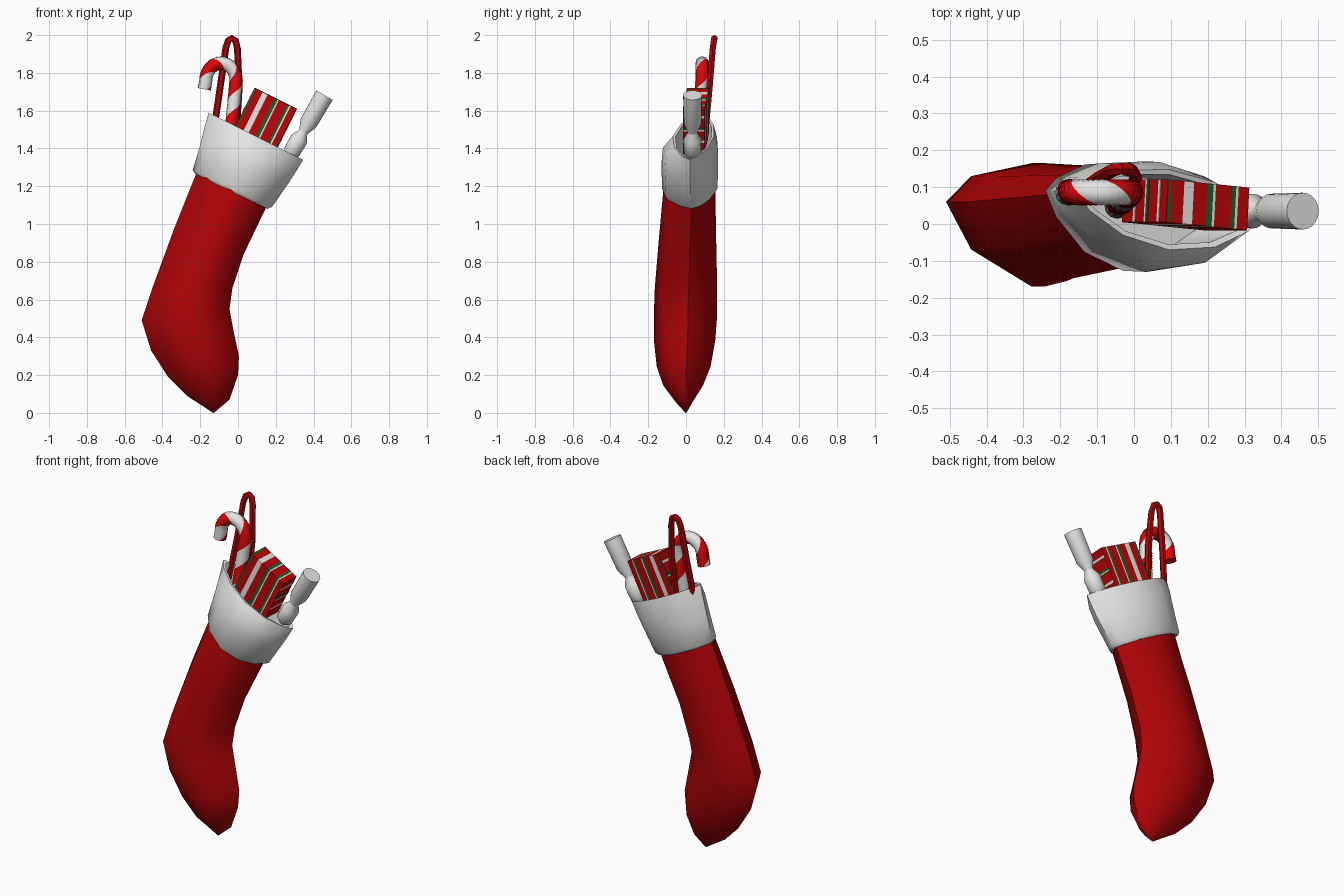
import bpy, bmesh, math
from mathutils import Vector

if "Cube" in bpy.data.objects:
    bpy.data.objects.remove(bpy.data.objects["Cube"])


def material(name, rgb):
    m = bpy.data.materials.new(name)
    m.diffuse_color = (*rgb, 1)
    m.use_nodes = True
    m.node_tree.nodes["Principled BSDF"].inputs["Base Color"].default_value = m.diffuse_color
    return m


RED = material("stocking red", (0.42, 0.001, 0.002))
WHITE = material("soft white", (0.78, 0.78, 0.77))
CANDY = material("candy red", (0.72, 0.002, 0.003))
WRAP = material("wrap red", (0.50, 0.001, 0.002))
GREEN = material("wrap green", (0.006, 0.12, 0.025))


def finish(name, bm, mats, angle=None):
    bmesh.ops.recalc_face_normals(bm, faces=bm.faces[:])
    me = bpy.data.meshes.new(name)
    bm.to_mesh(me)
    bm.free()
    for m in mats:
        me.materials.append(m)
    ob = bpy.data.objects.new(name, me)
    bpy.context.collection.objects.link(ob)
    if angle:
        bpy.ops.object.select_all(action='DESELECT')
        ob.select_set(True)
        bpy.context.view_layer.objects.active = ob
        bpy.ops.object.shade_smooth_by_angle(angle=math.radians(angle))
    return ob


def skin(name, rings, mats, angle=None, caps=(True, True), paint=None):
    """Bridge equal-sized rings of points; paint(j) picks a material per column."""
    bm = bmesh.new()
    loops = [[bm.verts.new(p) for p in r] for r in rings]
    n = len(loops[0])
    for a, b in zip(loops, loops[1:]):
        for j in range(n):
            k = (j + 1) % n
            f = bm.faces.new((a[j], a[k], b[k], b[j]))
            if paint:
                f.material_index = paint(j)
    for use, loop in zip(caps, (loops[0], loops[-1])):
        if use:
            bm.faces.new(loop)
    return finish(name, bm, mats, angle)


def lens(xl, zl, yl, xr, zr, yr, ymin, ymax, n=8, power=1.5):
    """Flattened section with pointed left and right edges."""
    pts = []
    mid = (yl + yr) / 2
    for j in range(n):
        a = 2 * math.pi * j / n
        t = 0.5 - 0.5 * math.cos(a)
        w = abs(math.sin(a)) ** power
        bulge = (ymin - mid) if j < n / 2 else (ymax - mid)
        pts.append((xl + (xr - xl) * t, yl + (yr - yl) * t + bulge * w,
                    zl + (zr - zl) * t))
    return pts


def sweep(path, radii, n, twist=0.0):
    """Rings round a path lying roughly in the front plane."""
    rings = []
    for i, p in enumerate(path):
        d = (path[min(i + 1, len(path) - 1)] - path[max(i - 1, 0)]).normalized()
        u = d.cross(Vector((0, 1, 0))).normalized()
        v = d.cross(u)
        r = radii[i]
        rings.append([p + r * (u * math.cos(a) + v * math.sin(a))
                      for a in (2 * math.pi * j / n + twist * i for j in range(n))])
    return rings


# Stocking: left edge, right edge, then front and back bulge
sock = [(-.20, 1.34, .08, .20, 1.17, .03, -.09, .14),
        (-.22, 1.27, .08, .15, 1.09, .03, -.12, .155),
        (-.34, .97, .07, .03, .84, .02, -.145, .16),
        (-.45, .67, .06, -.03, .66, .015, -.165, .165),
        (-.51, .49, .06, -.045, .55, .01, -.17, .165),
        (-.46, .33, .05, -.025, .44, .01, -.17, .155),
        (-.37, .19, .04, .005, .30, .005, -.155, .13),
        (-.27, .09, .02, 0, .20, 0, -.12, .09),
        (-.20, .045, .01, -.045, .07, 0, -.055, .035),
        (-.132, 0, 0, -.128, 0, 0, -.002, .002)]
skin("stocking", [lens(*s) for s in sock], [RED], 60)

# Folded cuff: inner hem, outside, rim, then down into the opening
cuff = [(-.20, 1.28, .08, .14, 1.12, .03, -.09, .13),
        (-.225, 1.265, .09, .155, 1.08, .03, -.115, .155),
        (-.24, 1.285, .09, .18, 1.09, .03, -.127, .167),
        (-.20, 1.42, .09, .27, 1.22, .02, -.13, .17),
        (-.175, 1.52, .09, .315, 1.29, .02, -.122, .168),
        (-.155, 1.59, .085, .345, 1.34, .02, -.07, .148),
        (-.135, 1.58, .08, .32, 1.345, .02, -.055, .135),
        (-.18, 1.35, .08, .20, 1.18, .03, -.07, .13)]
skin("cuff", [lens(*s, n=12, power=1.5) for s in cuff], [WHITE], 60)

# Hanging loop
loop = [Vector(p) for p in [(-.13, .10, 1.48), (-.095, .125, 1.72), (-.064, .142, 1.935),
                            (-.052, .148, 1.972), (-.033, .15, 1.983), (-.014, .148, 1.972),
                            (-.003, .142, 1.93), (.006, .125, 1.72), (-.01, .10, 1.45)]]
skin("hanging_loop", sweep(loop, [.018] * len(loop), 6), [RED], 40)

# Candy cane: straight stem, half-circle hook, short end; rings twist for the stripes
cane = [Vector((-.045 + .035 * t, .05 + .035 * t, 1.40 + .36 * t))
        for t in (i / 24 for i in range(24))]
cane += [Vector((-.09 + .08 * math.cos(a), .086, 1.76 + .092 * math.sin(a)))
         for a in (math.pi * i / 18 for i in range(19))]
cane += [Vector((-.17 - .003 * i, .086, 1.76 - .0155 * i)) for i in range(1, 4)]
skin("candy_cane", sweep(cane, [.036] * len(cane), 12, twist=2 * math.pi * .0152 / .2),
     [CANDY, WHITE], 50, paint=lambda j: int(j < 3 or j >= 9))

# Gift box cut into slices, one colour per slice
O, U, V, D = (Vector(p) for p in ((.09, .063, 1.72), (.22, -.022, -.11),
                                  (-.12, 0, -.24), (.003, .058, 0)))


def slab(bm, u0, u1, v0, v1, mat):
    vs = [[bm.verts.new(O + U * u + V * v + D * d)
           for v, d in ((v0, -1), (v1, -1), (v1, 1), (v0, 1))] for u in (u0, u1)]
    faces = [bm.faces.new(vs[0]), bm.faces.new(vs[1][::-1])]
    for j in range(4):
        k = (j + 1) % 4
        faces.append(bm.faces.new((vs[0][j], vs[1][j], vs[1][k], vs[0][k])))
    for f in faces:
        f.material_index = mat


bm = bmesh.new()
cuts = [0, .015, .05, .20, .32, .49, .56, .59, .79, .84, .87, 1]
for u0, u1, mat in zip(cuts, cuts[1:], (0, 2, 0, 1, 0, 2, 1, 0, 2, 1, 0)):
    slab(bm, u0, u1, 0, 1, mat)
# thin wrapping stripes on both ends
for u in (-.006, 1):
    for v, w, mat in ((.16, .05, 1), (.42, .05, 2), (.47, .03, 1), (.70, .05, 1)):
        slab(bm, u, u + .006, v, v + w, mat)
finish("gift_box", bm, [WRAP, WHITE, GREEN])

# Party cracker: cylinder, pinch, cylinder
top, axis = Vector((.458, .035, 1.682)), Vector((-.50, 0, -.866))
prof = [(0, .05), (.17, .047), (.222, .026), (.230, .026), (.27, .047), (.35, .045), (.38, .02)]
skin("party_cracker", sweep([top + axis * t for t, _ in prof], [r for _, r in prof], 20),
     [WHITE], 45)
